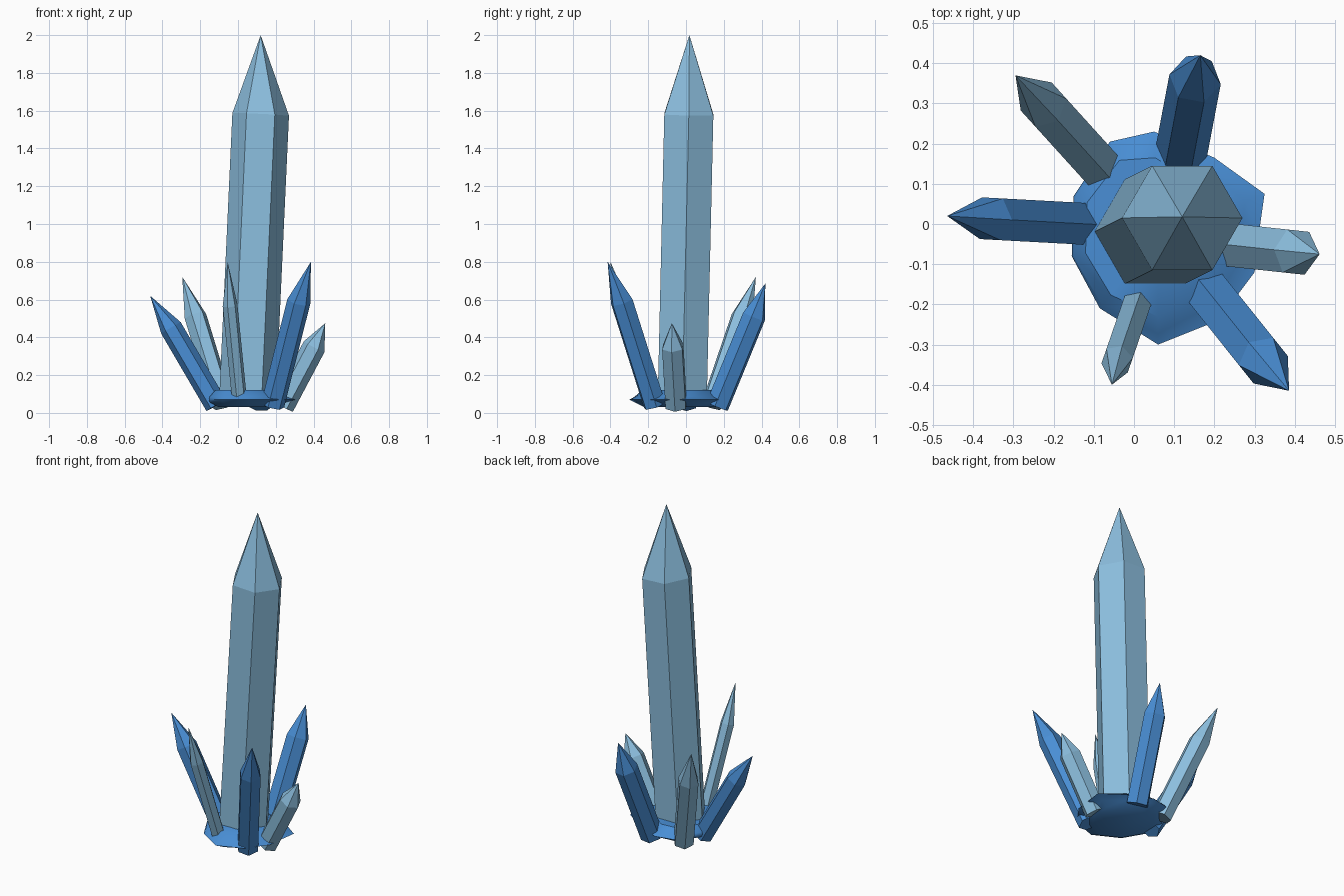
import bpy, bmesh, math
from mathutils import Vector

cube = bpy.data.objects.get("Cube")
if cube:
    bpy.data.objects.remove(cube, do_unlink=True)


def make_material(name, rgb):
    mat = bpy.data.materials.new(name)
    mat.use_nodes = True
    mat.diffuse_color = (*rgb, 1)
    mat.node_tree.nodes["Principled BSDF"].inputs["Base Color"].default_value = (*rgb, 1)
    return mat


pale = make_material("pale_blue", (0.26, 0.515, 0.73))
deep = make_material("deep_blue", (0.066, 0.27, 0.66))


def finish(name, bm, mat):
    bmesh.ops.recalc_face_normals(bm, faces=bm.faces)
    mesh = bpy.data.meshes.new(name)
    bm.to_mesh(mesh)
    bm.free()
    mesh.materials.append(mat)
    obj = bpy.data.objects.new(name, mesh)
    bpy.context.collection.objects.link(obj)
    return obj


def bridge(bm, lower, upper):
    n = len(lower)
    for i in range(n):
        j = (i + 1) % n
        bm.faces.new((lower[i], lower[j], upper[j], upper[i]))


def fan(bm, ring, apex):
    for i in range(len(ring)):
        bm.faces.new((ring[i], ring[(i + 1) % len(ring)], apex))


def crystal(name, mat, base, shoulder, tip, radius, twist=0, heading=None):
    """Six-sided leaning prism with a pointed end."""
    base, shoulder = Vector(base), Vector(shoulder)
    axis = (shoulder - base).normalized()
    if heading is None:
        heading = math.atan2(axis.y, axis.x)
    out = Vector((math.cos(heading), math.sin(heading), 0))
    u = (out - axis * out.dot(axis)).normalized()
    v = axis.cross(u)
    bm = bmesh.new()
    rings = []
    for centre in (base, shoulder):
        ring = []
        for i in range(6):
            a = math.radians(twist + 60 * i)
            ring.append(bm.verts.new(centre + radius * (u * math.cos(a) + v * math.sin(a))))
        rings.append(ring)
    bridge(bm, *rings)
    bm.faces.new(rings[0])
    fan(bm, rings[1], bm.verts.new(tip))
    finish(name, bm, mat)


# Tall central crystal
crystal("main_crystal", pale, (0.05, -0.02, 0.06), (0.12, 0.015, 1.58),
        (0.12, 0.018, 2.0), 0.15, heading=0)

# Small crystals leaning outwards around it
crystal("back_right_crystal", pale, (-0.08, 0.137, 0.04), (-0.225, 0.297, 0.51),
        (-0.295, 0.37, 0.72), 0.06)
crystal("right_crystal", deep, (-0.115, 0, 0.04), (-0.355, 0.013, 0.45),
        (-0.465, 0.02, 0.62), 0.06)
crystal("back_crystal", deep, (0.115, 0.165, 0.035), (0.152, 0.36, 0.51),
        (0.165, 0.42, 0.685), 0.065, twist=30)
crystal("left_crystal", pale, (0.236, -0.052, 0.035), (0.403, -0.07, 0.35),
        (0.462, -0.075, 0.475), 0.062)
crystal("front_left_crystal", deep, (0.183, -0.166, 0.04), (0.322, -0.34, 0.59),
        (0.386, -0.415, 0.8), 0.063)
crystal("front_crystal", pale, (0.008, -0.195, 0.07), (-0.042, -0.34, 0.57),
        (-0.055, -0.4, 0.8), 0.04)

# Uneven flat rock the crystals grow from: sharp rim on the left, rounder on the right
outline = [(0.325, 0.075), (0.2, 0.165), (0.05, 0.23), (-0.06, 0.205), (-0.15, 0.07),
           (-0.155, -0.08), (-0.085, -0.21), (0.06, -0.3), (0.21, -0.24), (0.3, -0.12),
           (0.31, -0.03)]
middle = Vector((0.06, -0.03))
# Each level: height, scale on the left side, scale on the right side
levels = [(0.03, 0.65, 0.75), (0.055, 0.8, 0.97), (0.07, 1, 1), (0.085, 0.82, 0.98),
          (0.12, 0.65, 0.84)]
bm = bmesh.new()
rings = []
for z, left_scale, right_scale in levels:
    ring = []
    for point in outline:
        offset = Vector(point) - middle
        t = min(max(0.5 - offset.x / 0.4, 0), 1)
        p = middle + offset * (left_scale + (right_scale - left_scale) * t)
        ring.append(bm.verts.new((p.x, p.y, z)))
    rings.append(ring)
for lower, upper in zip(rings, rings[1:]):
    bridge(bm, lower, upper)
bm.faces.new(rings[0])
fan(bm, rings[-1], bm.verts.new((middle.x, middle.y, 0.125)))
rock = finish("base_rock", bm, deep)
bpy.ops.object.select_all(action='DESELECT')
rock.select_set(True)
bpy.context.view_layer.objects.active = rock
bpy.ops.object.shade_smooth_by_angle(angle=math.radians(40))
